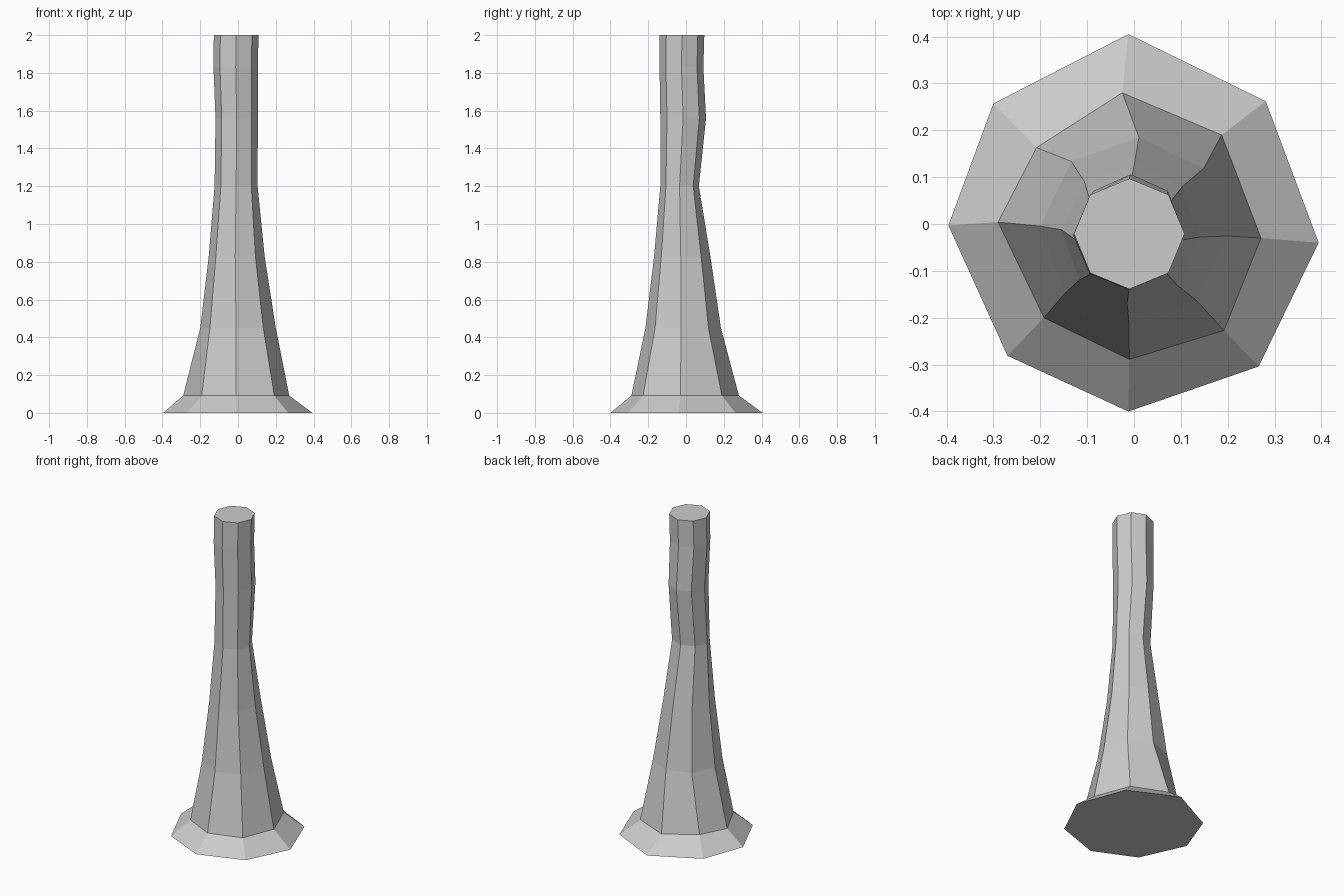
import bpy, bmesh
from math import sin, cos, radians

old = bpy.data.objects.get("Cube")
if old:
    bpy.data.objects.remove(old, do_unlink=True)

SIDES = 8

stone = bpy.data.materials.new("plain grey")
stone.use_nodes = True
grey = (0.6, 0.6, 0.6, 1)
stone.diffuse_color = grey
stone.node_tree.nodes["Principled BSDF"].inputs["Base Color"].default_value = grey


def ring(z, cx, cy, rx, ry, turn=0):
    """Eight-sided outline, starting on +x and running counter-clockwise."""
    angles = [radians(turn + 360 * i / SIDES) for i in range(SIDES)]
    return [(cx + rx * cos(a), cy + ry * sin(a), z) for a in angles]


def outline(z, points):
    return [(x, y, z) for x, y in points]


# Uneven foot and collar outlines
foot = outline(0, [(.394, -.04), (.281, .262), (-.012, .405), (-.3, .257),
                   (-.396, -.003), (-.27, -.281), (-.012, -.4), (.266, -.304)])
collar = outline(.092, [(.271, -.03), (.187, .19), (-.025, .28), (-.208, .163),
                        (-.29, .004), (-.192, -.2), (-.01, -.289), (.192, -.227)])

# Tapering, slightly wavering trunk
rings = [
    foot, collar,
    ring(.45, 0, -.015, .2, .2, -3),
    ring(.83, -.007, -.02, .148, .149, -3),
    ring(1.2, -.01, -.034, .114, .102),
    ring(1.56, -.007, -.015, .112, .121),
    ring(1.83, -.012, -.024, .118, .116),
    ring(2, -.01, -.021, .118, .118),
]

bm = bmesh.new()
loops = [[bm.verts.new(p) for p in r] for r in rings]
for low, high in zip(loops, loops[1:]):
    for i in range(SIDES):
        j = (i + 1) % SIDES
        bm.faces.new((low[i], low[j], high[j], high[i]))

# Flat end caps
bm.faces.new(loops[-1])
bm.faces.new(reversed(loops[0]))
bmesh.ops.recalc_face_normals(bm, faces=bm.faces)

mesh = bpy.data.meshes.new("flared_column")
bm.to_mesh(mesh)
bm.free()
mesh.materials.append(stone)
column = bpy.data.objects.new("flared_column", mesh)
bpy.context.collection.objects.link(column)
